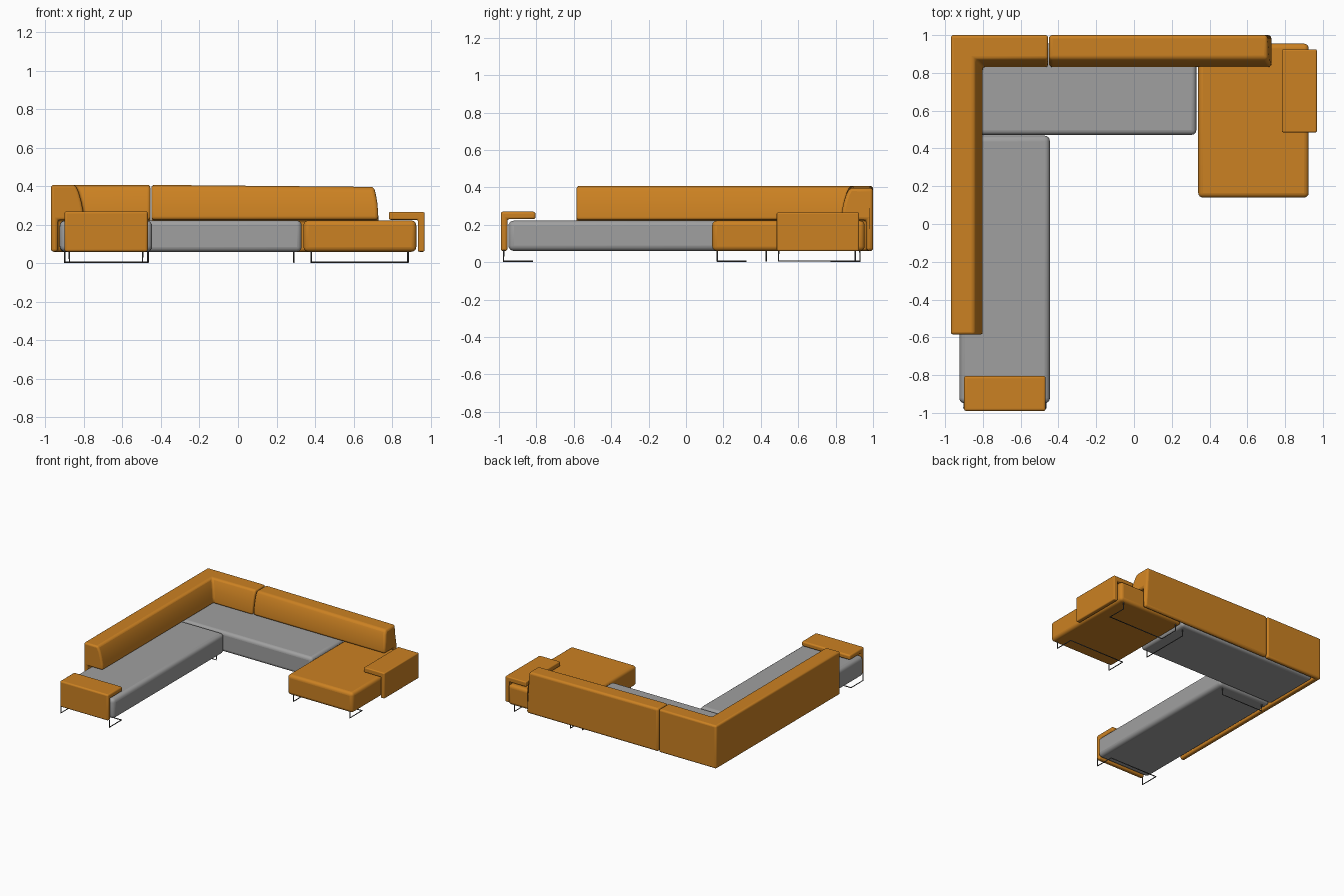
import bpy, bmesh, math
from mathutils import Vector

cube = bpy.data.objects.get("Cube")
if cube:
    bpy.data.objects.remove(cube, do_unlink=True)


def material(name, rgb):
    m = bpy.data.materials.new(name)
    m.use_nodes = True
    m.diffuse_color = (*rgb, 1)
    bsdf = next(n for n in m.node_tree.nodes if n.type == 'BSDF_PRINCIPLED')
    bsdf.inputs["Base Color"].default_value = (*rgb, 1)
    return m


ORANGE = material("orange fabric", (0.60, 0.22, 0.016))
GREY = material("grey fabric", (0.35, 0.35, 0.35))
METAL = material("dark metal", (0.10, 0.10, 0.10))


def finish(name, bm, mat, bevel, segments=4):
    """Turn a bmesh into a softened, smooth shaded object."""
    bmesh.ops.recalc_face_normals(bm, faces=bm.faces)
    mesh = bpy.data.meshes.new(name)
    bm.to_mesh(mesh)
    bm.free()
    mesh.materials.append(mat)
    ob = bpy.data.objects.new(name, mesh)
    bpy.context.collection.objects.link(ob)
    mod = ob.modifiers.new("soft edges", 'BEVEL')
    mod.width = bevel
    mod.segments = segments
    mod.limit_method = 'ANGLE'
    mod.angle_limit = math.radians(35)
    bpy.ops.object.select_all(action='DESELECT')
    ob.select_set(True)
    bpy.context.view_layer.objects.active = ob
    bpy.ops.object.shade_smooth_by_angle(angle=math.radians(40))
    return ob


def box(name, x, y, z, mat, bevel):
    bm = bmesh.new()
    bmesh.ops.create_cube(bm, size=1)
    for v in bm.verts:
        v.co = [(r[0] + r[1]) / 2 + c * (r[1] - r[0]) for r, c in zip((x, y, z), v.co)]
    return finish(name, bm, mat, bevel)


def sweep(name, profile, stations, mat, bevel):
    """Loft (depth, height) points; a station is an origin and a depth direction."""
    bm = bmesh.new()
    rings = [[bm.verts.new(Vector((o[0] + n[0] * d, o[1] + n[1] * d, h)))
              for d, h in profile] for o, n in stations]
    count = len(profile)
    for a, b in zip(rings, rings[1:]):
        for i in range(count):
            j = (i + 1) % count
            bm.faces.new((a[i], a[j], b[j], b[i]))
    bm.faces.new(rings[0])
    bm.faces.new(rings[-1])
    return finish(name, bm, mat, bevel)


def wire(name, points):
    curve = bpy.data.curves.new(name, 'CURVE')
    curve.dimensions = '3D'
    curve.bevel_depth = 0.004
    curve.bevel_resolution = 2
    curve.use_fill_caps = True
    s = curve.splines.new('POLY')
    s.points.add(len(points) - 1)
    for p, co in zip(s.points, points):
        p.co = (*co, 1)
    curve.materials.append(METAL)
    bpy.context.collection.objects.link(bpy.data.objects.new(name, curve))


# Seat cushions
SEAT_Z = (0.06, 0.222)
box("side_seat", (-0.925, -0.445), (-0.95, 0.468), SEAT_Z, GREY, 0.03)
box("rear_seat", (-0.925, 0.33), (0.472, 0.955), SEAT_Z, GREY, 0.025)
box("chaise_seat", (0.34, 0.925), (0.14, 0.955), SEAT_Z, ORANGE, 0.025)

# Backrests: a thin outer panel carrying a thick overhanging cushion
back = [(0, 0.06), (0, 0.407), (0.125, 0.407), (0.143, 0.37), (0.157, 0.32),
        (0.167, 0.27), (0.17, 0.225), (0.035, 0.225), (0.035, 0.06)]
sweep("corner_backrest", back,
      [((-0.97, -0.585), (1, 0)), ((-0.97, 1.0), (1, -1)), ((-0.455, 1.0), (0, -1))],
      ORANGE, 0.014)
rear = sweep("rear_backrest", back,
             [((-0.45, 1.0), (0, -1)), ((0.728, 1.0), (0, -1))], ORANGE, 0.018)
for v in rear.data.vertices:
    # Lean the free end inward towards its top
    if v.co.x > 0 and v.co.z > 0.3:
        v.co.x -= 0.2 * (v.co.z - 0.3)
        v.co.z -= 0.1 * (v.co.z - 0.3)

# Armrests: upright panel with a flat top folded over the seat
arm = [(0, 0.06), (0, 0.27), (0.185, 0.27), (0.185, 0.23), (0.035, 0.23), (0.035, 0.06)]
sweep("front_armrest", arm,
      [((-0.90, -0.99), (0, 1)), ((-0.468, -0.99), (0, 1))], ORANGE, 0.012)
sweep("side_armrest", [(d, h - 0.004 if h > 0.1 else h) for d, h in arm],
      [((0.968, 0.485), (-1, 0)), ((0.968, 0.925), (-1, 0))], ORANGE, 0.008)

# Wire legs
LOW, HIGH = 0.005, 0.065


def sled_leg(name, x0, x1, y, reach):
    wire(name, [(x0, y, HIGH), (x0, y, LOW), (x0, y + reach, LOW),
                (x1, y + reach, LOW), (x1, y, LOW), (x1, y, HIGH)])


def loop_leg(name, a, b):
    wire(name, [(*a, HIGH), (*a, LOW), (*b, LOW), (*b, HIGH)])


sled_leg("side_seat_front_leg", -0.90, -0.467, -0.975, 0.155)
loop_leg("side_seat_rear_leg", (-0.875, 0.43), (-0.495, 0.43))
sled_leg("chaise_front_leg", 0.38, 0.882, 0.167, 0.155)
sled_leg("chaise_rear_leg", 0.38, 0.882, 0.93, -0.155)
loop_leg("rear_seat_leg", (0.29, 0.495), (0.29, 0.905))
